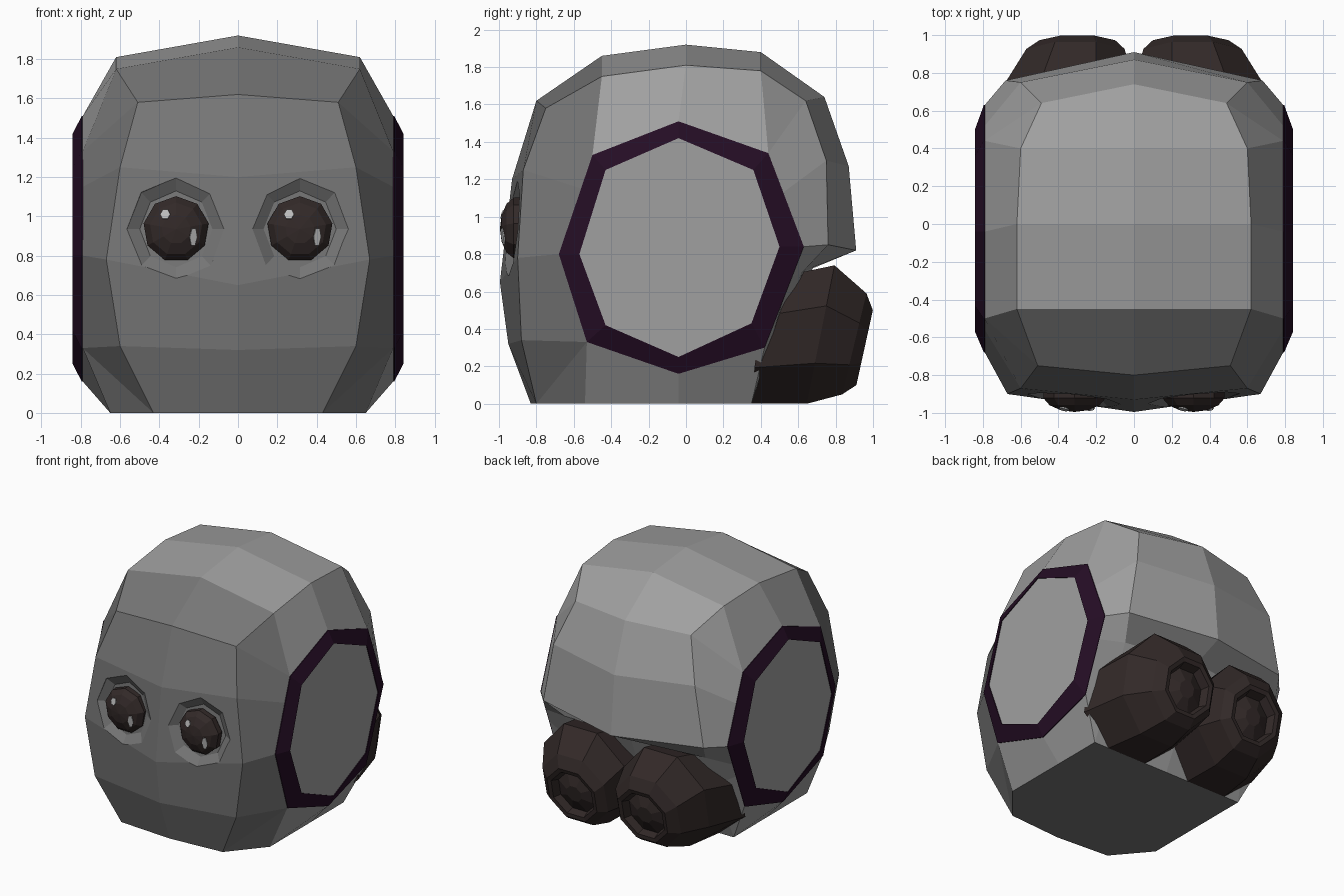
import bpy, bmesh, math
from mathutils import Vector

if "Cube" in bpy.data.objects:
    bpy.data.objects.remove(bpy.data.objects["Cube"])


def material(name, rgb):
    m = bpy.data.materials.new(name)
    m.diffuse_color = (*rgb, 1)
    m.use_nodes = True
    m.node_tree.nodes["Principled BSDF"].inputs["Base Color"].default_value = m.diffuse_color
    return m


SHELL = material("light grey", (0.35, 0.35, 0.35))
FACE = material("dark grey", (0.18, 0.18, 0.18))
BROWN = material("dark brown", (0.032, 0.022, 0.021))
PURPLE = material("dark purple", (0.018, 0.004, 0.018))
GLINT = material("pale grey", (0.5, 0.5, 0.5))


def make(name, bm, mats):
    bmesh.ops.recalc_face_normals(bm, faces=bm.faces[:])
    me = bpy.data.meshes.new(name)
    bm.to_mesh(me)
    bm.free()
    for m in mats:
        me.materials.append(m)
    ob = bpy.data.objects.new(name, me)
    bpy.context.collection.objects.link(ob)
    return ob


def loft(name, rings, mats, rule=lambda strip: 0):
    """Closed rings joined in order; rule gives the material of each strip, -1 is the first cap."""
    bm = bmesh.new()
    vs = [[bm.verts.new(p) for p in r] for r in rings]
    n = len(vs[0])
    for k in range(len(vs) - 1):
        for i in range(n):
            j = (i + 1) % n
            f = bm.faces.new((vs[k][i], vs[k][j], vs[k + 1][j], vs[k + 1][i]))
            f.material_index = rule(k)
    bm.faces.new(vs[0]).material_index = rule(-1)
    bm.faces.new(vs[-1]).material_index = rule(len(vs) - 1)
    return make(name, bm, mats)


# Head: stations running round the profile from the top over the face.
# Each is centre (y, z), edge (x, y, z), side (y, z)
SIDE_X = 0.79
stations = [
    ((0, 1.92), (0.62, 0, 1.81), (-0.04, 1.51)),
    ((-0.45, 1.86), (0.62, -0.45, 1.75), (-0.5, 1.33)),
    ((-0.80, 1.62), (0.51, -0.75, 1.58), (-0.5, 1.33)),
    ((-0.93, 1.20), (0.60, -0.87, 1.25), (-0.56, 1.15)),
    ((-0.995, 0.65), (0.67, -0.90, 0.78), (-0.68, 0.8)),
    ((-0.95, 0.32), (0.60, -0.88, 0.34), (-0.53, 0.33)),
    ((-0.83, 0), (0.43, -0.80, 0), (-0.53, 0.33)),
    ((-0.54, 0), (0.65, -0.54, 0), (-0.53, 0.33)),
    ((-0.04, 0), (0.65, -0.04, 0), (-0.04, 0.16)),
    ((0.35, 0), (0.65, 0.35, 0), (0.42, 0.3)),
    ((0.55, 0.4), (0.60, 0.5, 0.45), (0.525, 0.57)),
    ((0.68, 0.73), (0.60, 0.62, 0.70), (0.568, 0.68)),
    ((0.91, 0.82), (0.68, 0.76, 0.85), (0.63, 0.84)),
    ((0.87, 1.27), (0.60, 0.75, 1.30), (0.52, 1.13)),
    ((0.74, 1.64), (0.49, 0.64, 1.62), (0.44, 1.34)),
    ((0.40, 1.88), (0.60, 0.40, 1.78), (0.44, 1.34)),
]
bm = bmesh.new()
known = {}


def vert(p):
    key = tuple(round(c, 4) for c in p)
    if key not in known:
        known[key] = bm.verts.new(p)
    return known[key]


def face(vs, mat):
    vs = list(dict.fromkeys(vs))
    if len(vs) > 2:
        bm.faces.new(vs).material_index = mat


grid = []
for a, b, c in stations:
    grid.append([vert(p) for p in ((-SIDE_X, *c), (-b[0], b[1], b[2]), (0, *a), b, (SIDE_X, *c))])
for i, row in enumerate(grid):
    nxt = grid[(i + 1) % len(grid)]
    for j in range(4):
        dark = 1 <= i <= 6 or (i in (7, 8) and j in (1, 2))
        face((row[j], row[j + 1], nxt[j + 1], nxt[j]), int(dark))
for j in (0, 4):
    face([row[j] for row in grid], 0)
head = make("head", bm, [SHELL, FACE])

# Side discs with bevelled rings
outer = [(-0.04, 1.51), (0.44, 1.34), (0.63, 0.84), (0.42, 0.3),
         (-0.04, 0.16), (-0.53, 0.33), (-0.68, 0.8), (-0.5, 1.33)]
inner = [(-0.04, 1.42), (0.36, 1.25), (0.50, 0.84), (0.35, 0.43),
         (-0.04, 0.25), (-0.43, 0.42), (-0.57, 0.8), (-0.43, 1.25)]
for s, side in ((-1, "left"), (1, "right")):
    rings = [[(s * 0.77, y, z) for y, z in outer],
             [(s * 0.795, y, z) for y, z in outer],
             [(s * 0.842, y, z) for y, z in inner],
             [(s * 0.836, y, z) for y, z in inner]]
    loft(side + "_side_disc", rings, [PURPLE, SHELL], lambda k: int(k == 3))


def octagon(cx, cy, cz, rx, rz, tilt):
    """Flat-topped octagon across y, leaning with height."""
    pts = []
    for k in range(8):
        t = math.radians(22.5 + 45 * k)
        dx, dz = rx * math.cos(t) / math.cos(math.pi / 8), rz * math.sin(t) / math.cos(math.pi / 8)
        pts.append((cx + dx, cy + tilt * dz, max(0, cz + dz)))
    return pts


# Rear pods with recessed nozzles
for s, side in ((-1, "left"), (1, "right")):
    rings = [octagon(s * cx, *r) for cx, *r in (
        (0.36, 0.38, 0.33, 0.40, 0.33, 0.1),
        (0.34, 0.72, 0.37, 0.34, 0.37, 0.2),
        (0.31, 0.90, 0.32, 0.26, 0.27, 0.24),
        (0.30, 0.955, 0.30, 0.20, 0.20, 0.22),
        (0.30, 0.95, 0.30, 0.17, 0.17, 0.22),
        (0.30, 0.89, 0.30, 0.15, 0.15, 0.22),
        (0.30, 0.93, 0.30, 0.06, 0.06, 0.22))]
    loft(side + "_rear_pod", rings, [BROWN])

# Eyes: shallow sockets cut into the face, faceted balls and flat glints
EX, EY, EZ = 0.315, -0.90, 0.935
RADII = Vector((0.172, 0.095, 0.172))
for s, side in ((-1, "left"), (1, "right")):
    rings = []
    for y, r in ((-0.885, 0.185), (-0.93, 0.25), (-1.03, 0.29)):
        ring = []
        for k in range(8):
            t = math.radians(45 * k)
            dx, dz = r * math.cos(t), 1.05 * r * math.sin(t)
            ring.append((s * (EX + dx), y + 0.12 * dx + 0.1 * dz, EZ + dz))
        rings.append(ring)
    cutter = loft(side + "_socket_cutter", rings, [FACE, FACE], lambda k: 1)
    cutter.hide_render = True
    cutter.hide_viewport = True
    cut = head.modifiers.new(side + "_socket", 'BOOLEAN')
    cut.operation = 'DIFFERENCE'
    cut.solver = 'EXACT'
    cut.object = cutter

    centre = Vector((s * EX, EY, EZ))
    bm = bmesh.new()
    bmesh.ops.create_uvsphere(bm, u_segments=9, v_segments=7, radius=1)
    for v in bm.verts:
        x, y, z = v.co
        v.co = centre + Vector((x * RADII.x, z * RADII.y, y * RADII.z))
    make(side + "_eye", bm, [BROWN])

    for dx, dz, w, h, name in ((-0.055, 0.075, 0.026, 0.028, "upper"), (0.088, -0.04, 0.02, 0.05, "lower")):
        u, w2 = dx / RADII.x, dz / RADII.z
        d = Vector((u, -math.sqrt(1 - u * u - w2 * w2), w2))
        p = centre + Vector([d[k] * RADII[k] for k in range(3)])
        n = Vector([d[k] / RADII[k] for k in range(3)]).normalized()
        ax = Vector((0, 0, 1)).cross(n).normalized()
        az = n.cross(ax)
        rings = []
        for off in (-0.003, 0.004):
            rings.append([p + n * off + ax * w * math.cos(k * math.pi / 3) + az * h * math.sin(k * math.pi / 3)
                          for k in range(6)])
        loft(side + "_eye_" + name + "_glint", rings, [GLINT])
